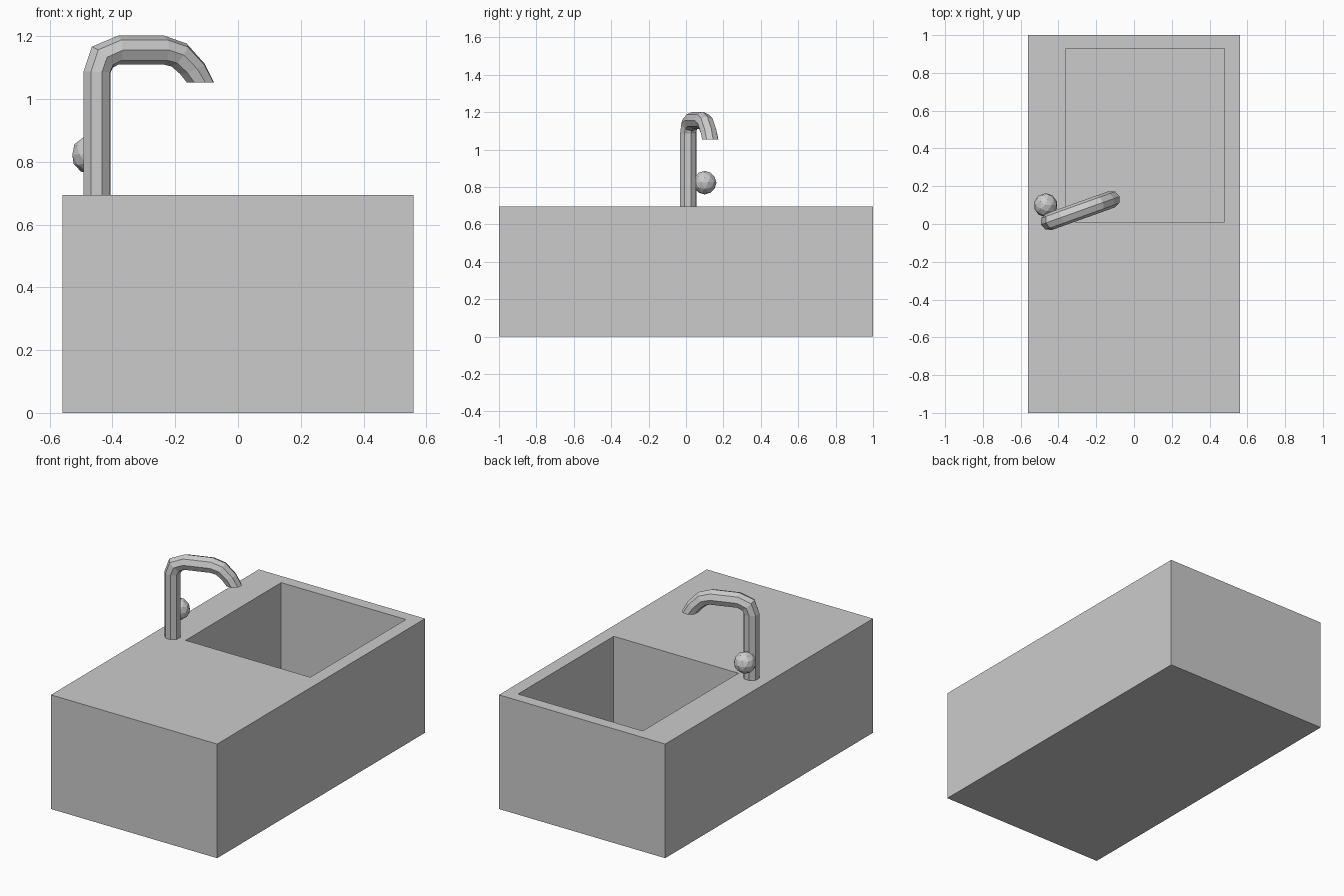
import bpy, bmesh
from math import cos, sin, pi, radians
from mathutils import Vector

if "Cube" in bpy.data.objects:
    bpy.data.objects.remove(bpy.data.objects["Cube"])


def make_object(name, bm):
    bmesh.ops.recalc_face_normals(bm, faces=bm.faces)
    mesh = bpy.data.meshes.new(name)
    bm.to_mesh(mesh)
    bm.free()
    obj = bpy.data.objects.new(name, mesh)
    bpy.context.collection.objects.link(obj)
    return obj


# Counter block with an off-centre basin sunk into the top
HEIGHT, FLOOR = 0.695, 0.1
bm = bmesh.new()
bmesh.ops.create_cube(bm, size=1)
for v in bm.verts:
    v.co = (v.co.x * 1.12, v.co.y * 2, (v.co.z + 0.5) * HEIGHT)
top = max(bm.faces, key=lambda f: f.calc_center_median().z)
bmesh.ops.inset_region(bm, faces=[top], thickness=0.1)
for v in top.verts:
    v.co.x = 0.48 if v.co.x > 0 else -0.36
    v.co.y = 0.93 if v.co.y > 0 else 0.01
well = bmesh.ops.extrude_discrete_faces(bm, faces=[top])["faces"][0]
for v in well.verts:
    v.co.z = FLOOR
make_object("counter_with_basin", bm)

# Tap spout: octagonal rings given by outer and inner points (reach, height)
SIDES, RADIUS = 8, 0.046
base = Vector((-0.449, 0.012, 0))
reach = Vector((cos(radians(19.7)), sin(radians(19.7)), 0))
across = Vector((-reach.y, reach.x, 0))
rings = [
    ((-0.046, 0.690), (0.046, 0.690)),
    ((-0.046, 1.088), (0.046, 1.085)),
    ((-0.018, 1.167), (0.053, 1.100)),
    ((0.070, 1.202), (0.072, 1.110)),
    ((0.228, 1.202), (0.226, 1.110)),
    ((0.303, 1.177), (0.252, 1.104)),
    ((0.364, 1.113), (0.281, 1.080)),
    ((0.396, 1.053), (0.304, 1.053)),
]
bm = bmesh.new()
loops = []
for outer, inner in rings:
    o = base + reach * outer[0] + Vector((0, 0, outer[1]))
    i = base + reach * inner[0] + Vector((0, 0, inner[1]))
    loops.append([bm.verts.new((o + i) / 2 + (o - i) / 2 * cos(a) + across * RADIUS * sin(a))
                  for a in (2 * pi * k / SIDES for k in range(SIDES))])
for a, b in zip(loops, loops[1:]):
    for k in range(SIDES):
        n = (k + 1) % SIDES
        bm.faces.new((a[k], a[n], b[n], b[k]))
bm.faces.new(loops[0])
bm.faces.new(loops[-1])
make_object("tap_spout", bm)

# Round tap knob behind the spout
bpy.ops.mesh.primitive_ico_sphere_add(subdivisions=2, radius=0.063, location=(-0.468, 0.10, 0.823))
bpy.context.object.name = "tap_knob"
